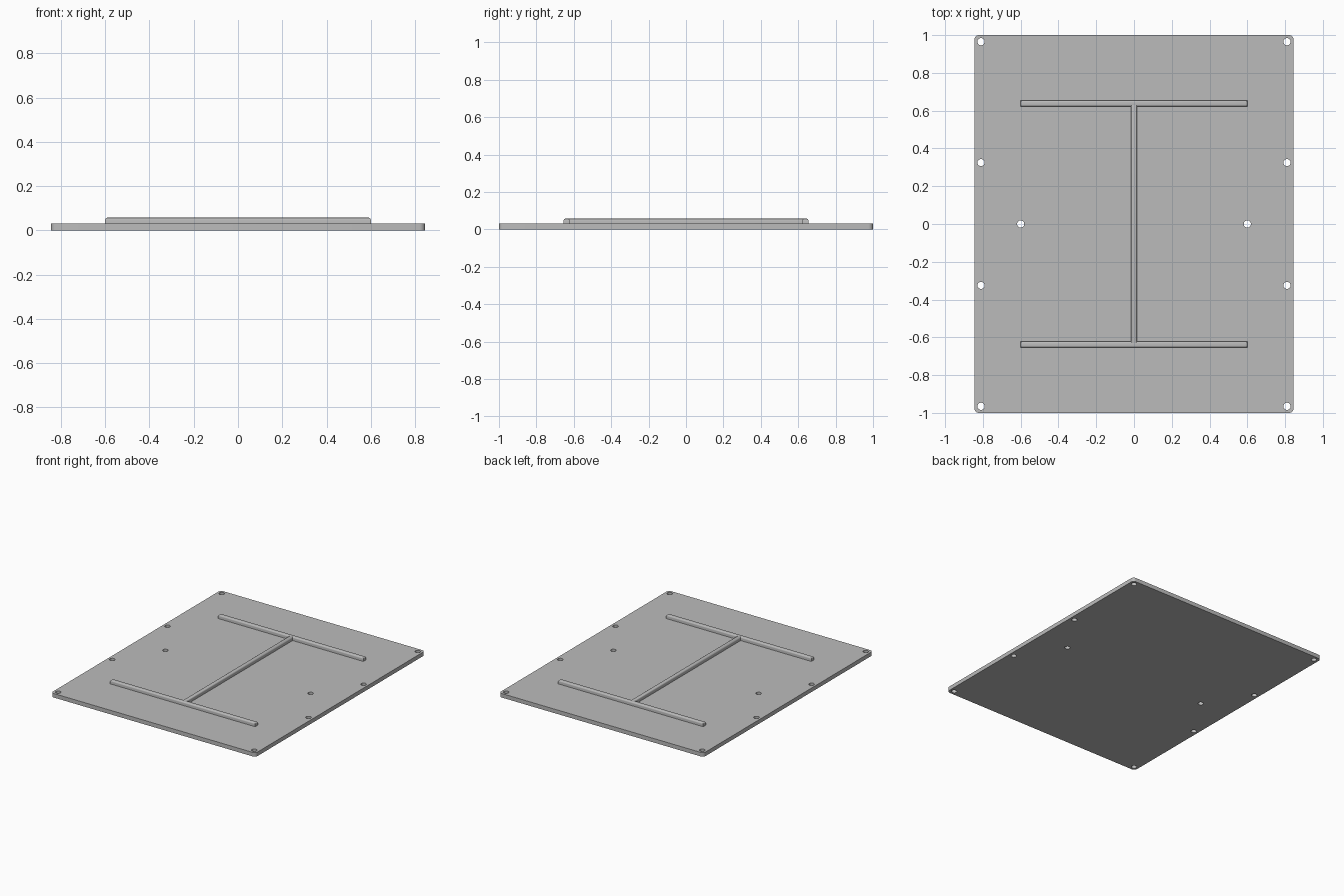
import bpy, bmesh, math
from mathutils import Matrix

if "Cube" in bpy.data.objects:
    bpy.data.objects.remove(bpy.data.objects["Cube"], do_unlink=True)

# Single grey material
grey = bpy.data.materials.new("plain grey")
grey.use_nodes = True
colour = (0.5, 0.5, 0.5, 1)
grey.diffuse_color = colour
grey.node_tree.nodes["Principled BSDF"].inputs["Base Color"].default_value = colour

PLATE_TOP, RIB_TOP, RIB_WIDTH = 0.03, 0.057, 0.032


def finish(name, bm):
    mesh = bpy.data.meshes.new(name)
    bm.to_mesh(mesh)
    bm.free()
    obj = bpy.data.objects.new(name, mesh)
    bpy.context.collection.objects.link(obj)
    mesh.materials.append(grey)
    return obj


def select(obj):
    bpy.ops.object.select_all(action='DESELECT')
    obj.select_set(True)
    bpy.context.view_layer.objects.active = obj


def rounded_box(name, size, centre, radius, segments, keep_edge):
    """Box whose edges chosen by keep_edge are rounded."""
    bm = bmesh.new()
    bmesh.ops.create_cube(bm, size=1, matrix=Matrix.Translation(centre) @ Matrix.Diagonal((*size, 1)))
    edges = [e for e in bm.edges if keep_edge(e, centre)]
    bmesh.ops.bevel(bm, geom=edges, offset=radius, segments=segments,
                    profile=0.5, affect='EDGES')
    return finish(name, bm)


def is_vertical(edge, centre):
    a, b = edge.verts
    return abs(a.co.z - b.co.z) > 1e-4


def is_top(edge, centre):
    return all(v.co.z > centre[2] for v in edge.verts)


# Base plate with rounded corners
plate = rounded_box("base_plate", (1.69, 2, PLATE_TOP), (0, 0, PLATE_TOP / 2),
                    0.025, 6, is_vertical)

# Bolt holes along both long sides, and one on each side of the web
holes = [(x, y) for x in (-0.81, 0.81) for y in (-0.965, -0.325, 0.325, 0.965)]
holes += [(-0.6, 0), (0.6, 0)]
bm = bmesh.new()
for x, y in holes:
    bmesh.ops.create_cone(bm, cap_ends=True, segments=32, radius1=0.019, radius2=0.019,
                          depth=0.2, matrix=Matrix.Translation((x, y, 0)))
cutter = finish("hole_cutter", bm)
cutter.hide_render = True
cut = plate.modifiers.new("holes", 'BOOLEAN')
cut.operation = 'DIFFERENCE'
cut.solver = 'EXACT'
cut.object = cutter
select(plate)
bpy.ops.object.modifier_apply(modifier=cut.name)
bpy.data.objects.remove(cutter, do_unlink=True)

# Raised ribs: two cross ribs joined by a lengthwise web, sunk slightly in the plate
low = PLATE_TOP - 0.005
height, middle = RIB_TOP - low, (RIB_TOP + low) / 2
parts = [plate]
for name, y in (("front_rib", -0.638), ("back_rib", 0.638)):
    parts.append(rounded_box(name, (1.2, RIB_WIDTH, height), (0, y, middle), 0.01, 4, is_top))
parts.append(rounded_box("centre_web", (RIB_WIDTH, 1.276, height), (0, 0, middle),
                         0.01, 4, is_top))

for part in parts:
    select(part)
    bpy.ops.object.shade_smooth_by_angle(angle=math.radians(30))
